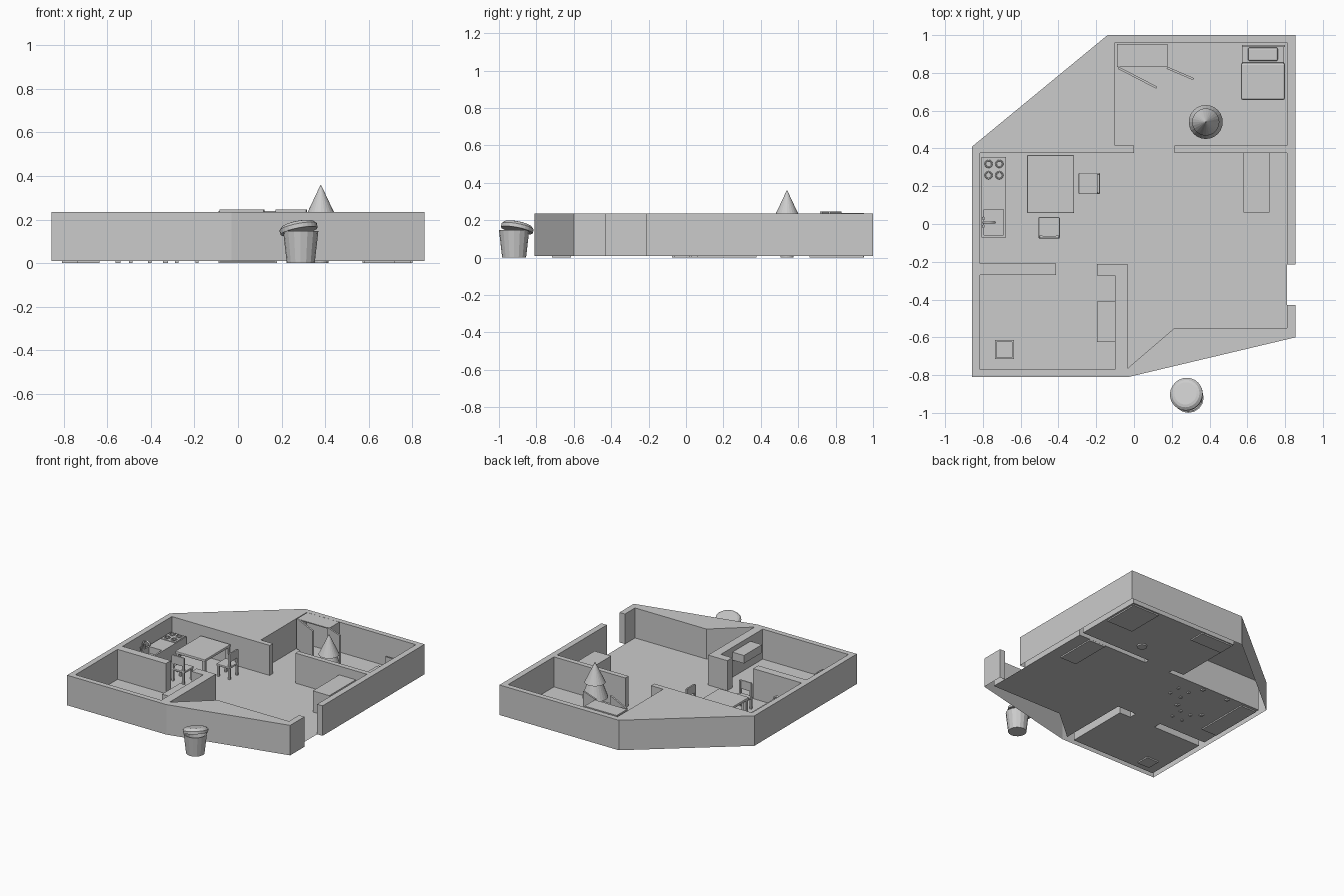
import bpy, bmesh, math
from mathutils import Vector, Matrix

if "Cube" in bpy.data.objects:
    bpy.data.objects.remove(bpy.data.objects["Cube"])


def mesh_object(name, bm):
    me = bpy.data.meshes.new(name)
    bm.to_mesh(me)
    bm.free()
    ob = bpy.data.objects.new(name, me)
    bpy.context.collection.objects.link(ob)
    return ob


def box(name, x0, x1, y0, y1, z0, z1, bevel=0):
    bm = bmesh.new()
    bmesh.ops.create_cube(bm, size=1)
    for v in bm.verts:
        v.co = ((x0 + x1) / 2 + v.co.x * (x1 - x0),
                (y0 + y1) / 2 + v.co.y * (y1 - y0),
                (z0 + z1) / 2 + v.co.z * (z1 - z0))
    ob = mesh_object(name, bm)
    if bevel:
        m = ob.modifiers.new("soft_edges", 'BEVEL')
        m.width, m.segments = bevel, 2
    return ob


def recess(ob, border, depth, axis):
    """Inset the face looking along axis and push it inwards."""
    bm = bmesh.new()
    bm.from_mesh(ob.data)
    bm.normal_update()
    axis = Vector(axis)
    f = max(bm.faces, key=lambda f: f.normal.dot(axis))
    bmesh.ops.inset_region(bm, faces=[f], thickness=border)
    r = bmesh.ops.extrude_face_region(bm, geom=[f])
    new = [g for g in r["geom"] if isinstance(g, bmesh.types.BMVert)]
    bmesh.ops.translate(bm, verts=new, vec=axis * -depth)
    if f.is_valid:
        bm.faces.remove(f)
    bm.to_mesh(ob.data)
    bm.free()
    return ob


def lathe(name, profile, n, loc, rot=(0, 0, 0)):
    """Spin (radius, z) points around z, capping the ends."""
    bm = bmesh.new()
    rings = [[bm.verts.new((r * math.cos(2 * math.pi * i / n), r * math.sin(2 * math.pi * i / n), z))
              for i in range(n)] for r, z in profile]
    for a, b in zip(rings, rings[1:]):
        for i in range(n):
            j = (i + 1) % n
            bm.faces.new((a[i], a[j], b[j], b[i]))
    bm.faces.new(rings[0][::-1])
    bm.faces.new(rings[-1])
    ob = mesh_object(name, bm)
    ob.location, ob.rotation_euler = loc, rot
    return ob


# House shell: inner outline from door to door, then the outer outline
inner = [(.81, -.43), (.81, -.55), (.215, -.55), (-.035, -.765), (-.035, -.213), (-.195, -.213),
         (-.195, -.272), (-.1, -.272), (-.1, -.77), (-.815, -.77), (-.815, -.27), (-.413, -.27),
         (-.413, -.21), (-.815, -.21), (-.815, .377), (0, .377), (0, .415), (-.1, .415),
         (-.1, .96), (.81, .96), (.81, .415), (.215, .415), (.215, .377), (.81, .377), (.81, -.215)]
outer = [(.855, -.215), (.855, 1), (-.14, 1), (-.857, .41), (-.857, -.81), (-.03, -.81),
         (.855, -.6), (.855, -.43)]
bm = bmesh.new()
low = [bm.verts.new((x, y, .01)) for x, y in inner + outer]
top = [bm.verts.new((x, y, .236)) for x, y in inner + outer]
for i in range(len(low)):
    j = (i + 1) % len(low)
    bm.faces.new((low[i], low[j], top[j], top[i]))
bm.faces.new(top)
bm.faces.new(low[:len(inner)][::-1])
mesh_object("house_walls_and_floor", bm)

# Trash can with tilted lid
lathe("trash_can", [(.064, 0), (.081, .148), (.074, .148), (.06, .02)], 16, (.288, -.919, 0))
lathe("trash_lid", [(.086, -.012), (.088, .008), (.074, .022), (.06, .026)], 24,
      (.278, -.902, .158), (math.radians(-11), math.radians(-11), 0))

# Tree
lathe("tree_trunk", [(.035, 0), (.035, .11)], 16, (.38, .54, 0))
lathe("tree_lower_tier", [(.03, .1), (.09, .1), (.045, .225)], 24, (.38, .54, 0))
lathe("tree_upper_tier", [(.03, .21), (.072, .21), (.001, .36)], 24, (.38, .54, 0))

# Bed
box("bed_frame", .572, .795, .66, .945, 0, .035)
box("bed_blanket", .566, .8, .656, .855, .02, .06, .012)
box("bed_pillow", .603, .762, .862, .935, .035, .065, .01)
box("bed_headboard", .572, .8, .937, .948, 0, .09)

# Wardrobe with open doors
recess(box("wardrobe", -.09, .178, .83, .952, 0, .24), .01, .105, (0, -1, 0))
for name, a, b in (("left", (-.083, .827), (.12, .722)), ("right", (.175, .827), (.315, .767))):
    a, b = Vector(a), Vector(b)
    d = box("wardrobe_%s_door" % name, 0, (b - a).length, -.006, .006, .02, .247)
    d.location = (a.x, a.y, 0)
    d.rotation_euler.z = math.atan2(b.y - a.y, b.x - a.x)

# Kitchen counter with stove and sink
box("stove_counter", -.807, -.677, .09, .355, 0, .13)
recess(box("sink_counter", -.807, -.677, -.072, .09, 0, .13), .018, .05, (0, 0, 1))
box("stove_top", -.8, -.683, .225, .348, .13, .134)
for x in (-.77, -.713):
    for y in (.258, .318):
        bpy.ops.mesh.primitive_torus_add(location=(x, y, .137), major_radius=.018, minor_radius=.004,
                                         major_segments=12, minor_segments=6)
        bpy.context.object.name = "burner"
cu = bpy.data.curves.new("faucet", 'CURVE')
cu.dimensions, cu.bevel_depth, cu.bevel_resolution, cu.use_fill_caps = '3D', .007, 2, True
sp = cu.splines.new('POLY')
pts = [(-.797, .12), (-.797, .18), (-.787, .2), (-.765, .205), (-.745, .195), (-.738, .175)]
sp.points.add(len(pts) - 1)
for p, (x, z) in zip(sp.points, pts):
    p.co = (x, .009, z, 1)
bpy.context.collection.objects.link(bpy.data.objects.new("faucet", cu))
for y in (-.012, .03):
    lathe("faucet_tap", [(.006, .13), (.006, .15), (.009, .15), (.009, .157)], 8, (-.797, y, 0))

# Dining table
box("table_top", -.566, -.317, .058, .365, .145, .165, .005)
for x in (-.562, -.344):
    for y in (.063, .338):
        box("table_leg", x, x + .023, y, y + .023, 0, .146)


# Chairs, built facing +y and turned
def chair(cx, cy, turn):
    parts = [box("chair_seat", -.056, .056, -.056, .056, .09, .105, .004),
             box("chair_back", -.05, .05, -.056, -.043, .14, .205, .004)]
    for sx in (-.052, .036):
        parts.append(box("chair_front_leg", sx, sx + .016, .036, .052, 0, .092))
        parts.append(box("chair_back_leg", sx, sx + .016, -.055, -.041, 0, .2))
    for p in parts:
        p.matrix_world = Matrix.Translation((cx, cy, 0)) @ Matrix.Rotation(turn, 4, 'Z')


chair(-.449, -.02, 0)
chair(-.237, .214, math.pi / 2)

# Sideboard, wall shelf and small open box
box("sideboard", .58, .718, .062, .376, 0, .17)
box("wall_shelf", -.196, -.098, -.625, -.41, .14, .2)
recess(box("small_bin", -.737, -.635, -.716, -.614, 0, .1), .014, .07, (0, 0, 1))
